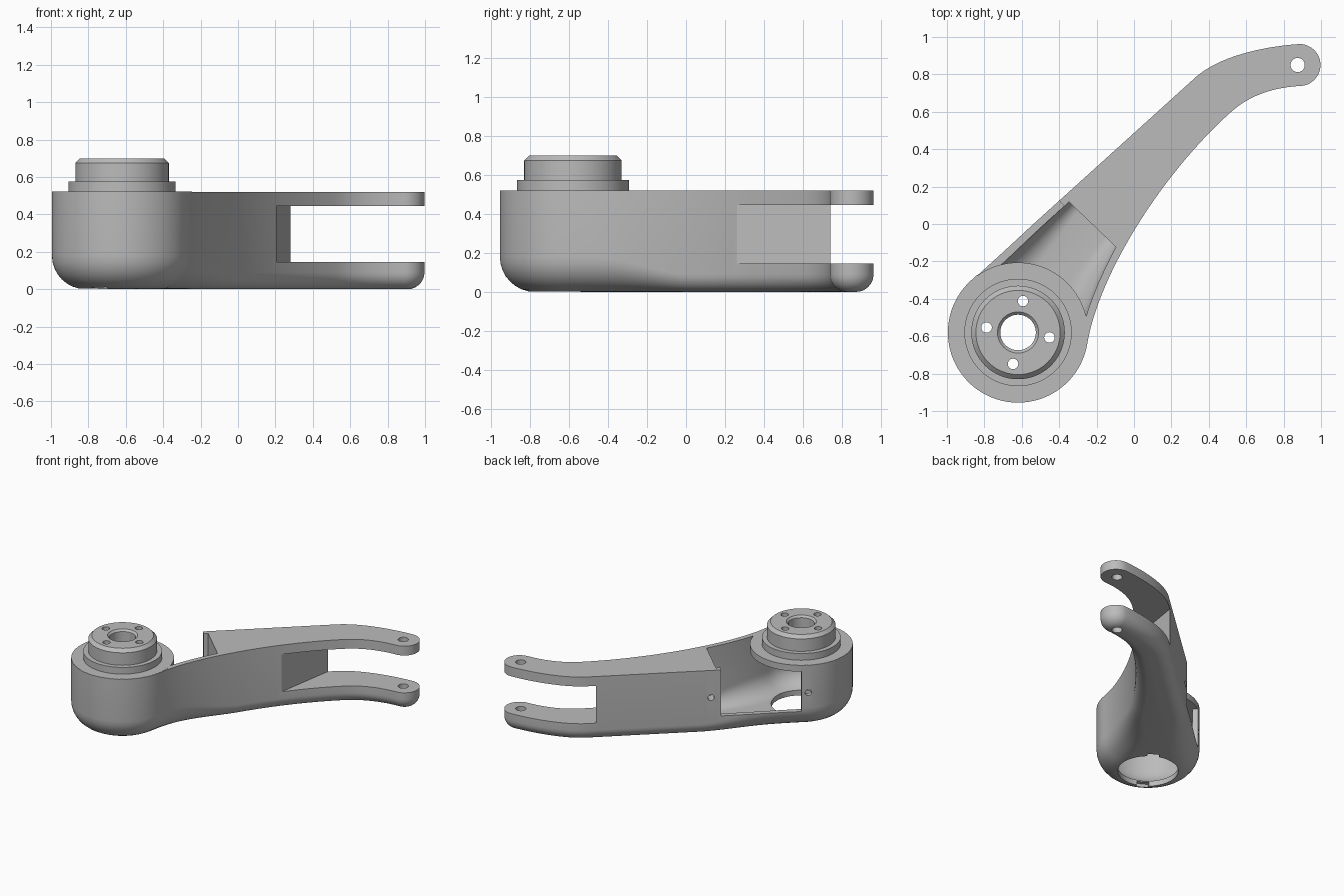
import bpy, bmesh, math
from mathutils import Vector
from mathutils.geometry import interpolate_bezier

if "Cube" in bpy.data.objects:
    bpy.data.objects.remove(bpy.data.objects["Cube"], do_unlink=True)

HUB = Vector((-0.62, -0.58))
HUB_R = 0.375
TOP = 0.52

gray = bpy.data.materials.new("cast_gray")
gray.use_nodes = True
gray.diffuse_color = (0.5, 0.5, 0.5, 1)
gray.node_tree.nodes["Principled BSDF"].inputs["Base Color"].default_value = (0.5, 0.5, 0.5, 1)


def make(name, bm):
    bmesh.ops.recalc_face_normals(bm, faces=bm.faces)
    mesh = bpy.data.meshes.new(name)
    bm.to_mesh(mesh)
    bm.free()
    obj = bpy.data.objects.new(name, mesh)
    bpy.context.collection.objects.link(obj)
    mesh.materials.append(gray)
    return obj


def skin(bm, rings):
    """Join equal rings of points with quads and cap both ends."""
    rows = [[bm.verts.new(p) for p in ring] for ring in rings]
    n = len(rows[0])
    for low, high in zip(rows, rows[1:]):
        for i in range(n):
            j = (i + 1) % n
            bm.faces.new((low[i], low[j], high[j], high[i]))
    bm.faces.new(rows[0][::-1])
    bm.faces.new(rows[-1])


def prism(name, points, z0, z1):
    bm = bmesh.new()
    skin(bm, [[(x, y, z) for x, y in points] for z in (z0, z1)])
    return make(name, bm)


def circle(center, radius, n=48, start=0, end=360):
    count = n if end - start == 360 else n + 1
    angles = [math.radians(start + (end - start) * i / n) for i in range(count)]
    return [Vector((center[0] + radius * math.cos(a), center[1] + radius * math.sin(a))) for a in angles]


def side_hole(name, x, y, z, radius):
    """Horizontal cutter that runs square to the straight wall."""
    bm = bmesh.new()
    ring = circle((0, 0), radius, 20)
    skin(bm, [[Vector((x, y, z)) + ALONG.to_3d() * p.x + Vector((0, 0, p.y))
               + OUT.to_3d() * d for p in ring] for d in (-0.09, 0.09)])
    return make(name, bm)


def cut(target, cutters):
    bpy.context.view_layer.objects.active = target
    for cutter in cutters:
        cutter.hide_render = True
        mod = target.modifiers.new("cut", "BOOLEAN")
        mod.operation = "DIFFERENCE"
        mod.solver = "EXACT"
        mod.object = cutter
        bpy.ops.object.modifier_apply(modifier=mod.name)
        bpy.data.objects.remove(cutter, do_unlink=True)


def smooth(obj):
    bpy.ops.object.select_all(action="DESELECT")
    obj.select_set(True)
    bpy.context.view_layer.objects.active = obj
    bpy.ops.object.shade_smooth_by_angle(angle=math.radians(28))


def bezier(a, b, c, d, n):
    return list(interpolate_bezier(Vector(a), Vector(b), Vector(c), Vector(d), n))


# Plan outline, counterclockwise from the hub along the curved side
TIP = (0.885, 0.85)
bend = Vector((0.33, 0.785))
tangent = HUB + HUB_R * Vector((-0.67, 0.742))
ALONG = (bend - tangent).normalized()
OUT = Vector((-ALONG.y, ALONG.x))
hub_arc = circle(HUB, HUB_R, 64, 132, 350)
outline = bezier(hub_arc[-1], (-0.19, -0.27), (0.15, 0.27), (0.52, 0.6), 32)[:-1]
outline += bezier((0.52, 0.6), (0.62, 0.69), (0.75, 0.73), (0.885, 0.738), 14)[:-1]
outline += circle(TIP, 0.112, 24, -90, 90)[:-1]
outline += bezier((0.885, 0.962), (0.7, 0.95), (0.46, 0.9), bend, 18)[:-1]
outline += [bend.lerp(tangent, i / 24) for i in range(24)]
outline += hub_arc[:-1]


def rounded_body(bm, inset, floor, top, shrink):
    """Outline loft whose bottom fillet narrows from the hub to the arm."""
    n = len(outline)
    normals, radii = [], []
    for i, p in enumerate(outline):
        d = (outline[(i + 1) % n] - outline[i - 1]).normalized()
        normals.append(Vector((d.y, -d.x)))
        t = min(max(((p - HUB).length - HUB_R) / 0.5, 0), 1)
        radii.append(0.18 - 0.09 * t * t * (3 - 2 * t) - shrink)
    rings = []
    for k in range(9):
        a = math.pi / 2 * k / 8
        rings.append([(*(p - m * (inset + r * (1 - math.sin(a)))), floor + r * (1 - math.cos(a)))
                      for p, m, r in zip(outline, normals, radii)])
    rings.append([(*(p - m * inset), top) for p, m in zip(outline, normals)])
    skin(bm, rings)


# Arm shell
bm = bmesh.new()
rounded_body(bm, 0, 0, TOP, 0)
shell = make("arm_shell", bm)

# Hollow in the hub and the first part of the arm, closed by a cross wall
bm = bmesh.new()
rounded_body(bm, 0.04, 0.04, 0.65, 0.03)
bmesh.ops.bisect_plane(bm, geom=bm.verts[:] + bm.edges[:] + bm.faces[:],
                       plane_co=(-0.35, 0.12, 0), plane_no=(0.69, 0.72, 0), clear_outer=True)
bmesh.ops.holes_fill(bm, edges=bm.edges[:])
hollow = make("hollow_cutter", bm)

# Side window, fork slot, bottom opening with key notches, and holes
w0, w1 = Vector((-0.84, -0.27)), Vector((-0.40, 0.125))
window = prism("window_cutter", [w0 - OUT * 0.06, w1 - OUT * 0.06, w1 + OUT * 0.1, w0 + OUT * 0.1], 0.15, 0.65)
slot = prism("slot_cutter", [(0.148, -0.1), (1.2, -0.1), (1.2, 1.1), (0.339, 1.1)], 0.145, 0.445)
opening = prism("opening_cutter", circle(HUB, 0.22, 64), -0.1, 0.2)
key = Vector((math.cos(math.radians(60)), math.sin(math.radians(60))))
across = Vector((-key.y, key.x))
notch = prism("notch_cutter", [HUB + key * u * 0.25 + across * v * 0.045
                               for u, v in ((-1, 1), (-1, -1), (1, -1), (1, 1))], -0.1, 0.035)
pin = prism("pin_cutter", circle((0.875, 0.85), 0.038, 32), -0.1, 0.7)
screws = [side_hole("screw_cutter", x, y, 0.3, 0.024) for x, y in ((-0.345, 0.175), (-0.875, -0.305))]
cut(shell, [hollow, window, slot, opening, notch, pin] + screws)
smooth(shell)

# Hub cover with flange and chamfered boss, turned about the hub axis
profile = [(0.095, 0.47), (0.374, 0.47), (0.374, 0.521), (0.287, 0.521), (0.287, 0.575),
           (0.25, 0.575), (0.25, 0.675), (0.225, 0.70), (0.11, 0.70), (0.095, 0.685)]
bm = bmesh.new()
steps = 96
rows = [[bm.verts.new((p.x, p.y, z)) for p in circle(HUB, r, steps)] for r, z in profile]
for k, row in enumerate(rows):
    nxt = rows[(k + 1) % len(rows)]
    for i in range(steps):
        j = (i + 1) % steps
        bm.faces.new((row[i], row[j], nxt[j], nxt[i]))
cover = make("hub_cover", bm)
bolts = [prism("bolt_cutter", circle(p, 0.028, 24), 0.4, 0.8)
         for p in circle(HUB, 0.17, 4, -9, 351)]
cut(cover, bolts)
smooth(cover)
